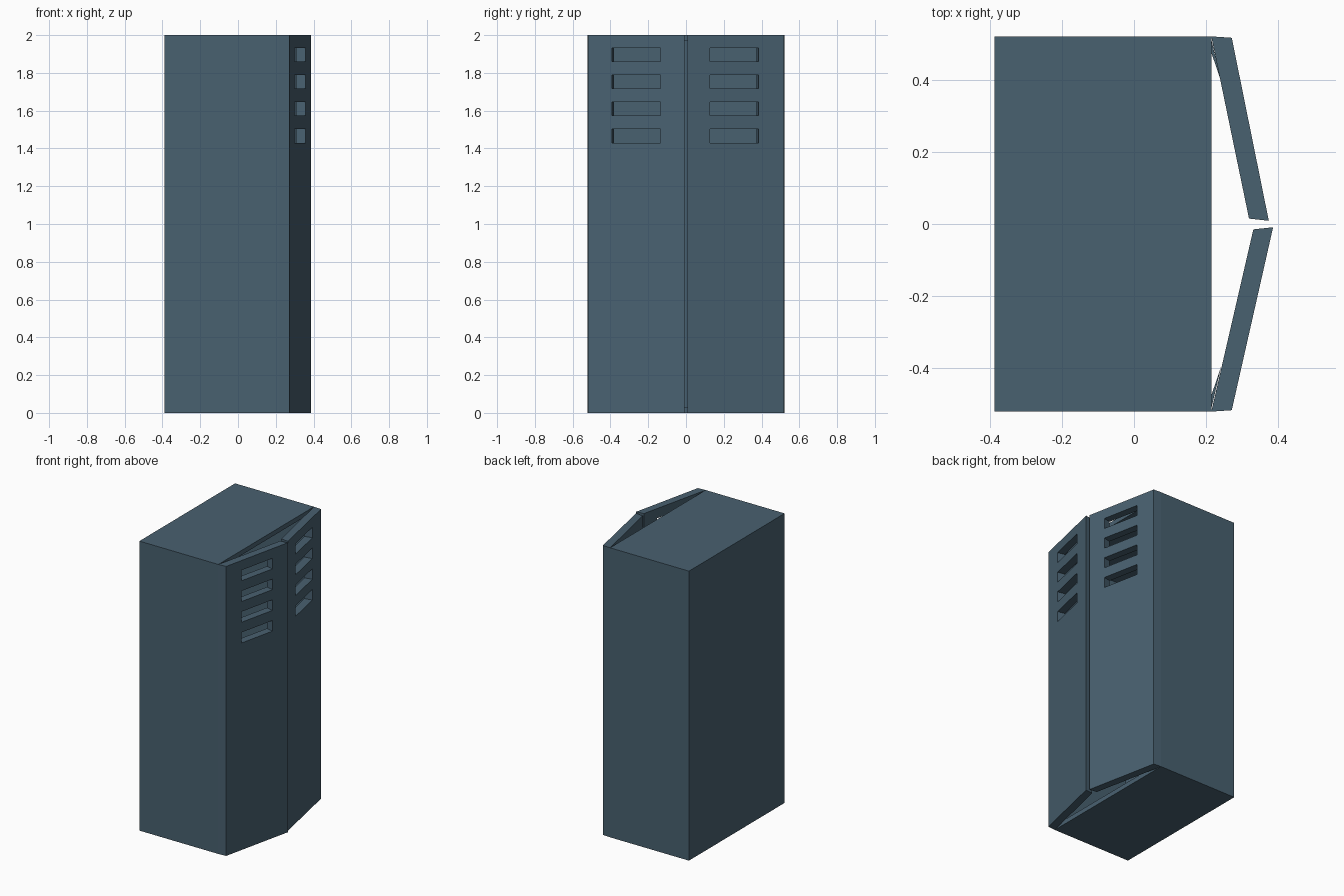
import bpy, bmesh, math
from mathutils import Vector

if "Cube" in bpy.data.objects:
    bpy.data.objects.remove(bpy.data.objects["Cube"])

paint = bpy.data.materials.new("blue_grey_metal")
paint.diffuse_color = (0.066, 0.119, 0.163, 1)
paint.use_nodes = True
paint.node_tree.nodes["Principled BSDF"].inputs["Base Color"].default_value = paint.diffuse_color


def finish(bm, name):
    bmesh.ops.recalc_face_normals(bm, faces=bm.faces)
    me = bpy.data.meshes.new(name)
    bm.to_mesh(me)
    bm.free()
    me.materials.append(paint)
    ob = bpy.data.objects.new(name, me)
    bpy.context.collection.objects.link(ob)
    return ob


def add_prism(bm, pts, z0, z1):
    lo = [bm.verts.new((x, y, z0)) for x, y in pts]
    hi = [bm.verts.new((x, y, z1)) for x, y in pts]
    bm.faces.new(lo)
    bm.faces.new(hi)
    n = len(pts)
    for i in range(n):
        j = (i + 1) % n
        bm.faces.new((lo[i], lo[j], hi[j], hi[i]))


# Cabinet shell, hollow and open towards the doors
bm = bmesh.new()
add_prism(bm, [(-0.388, -0.522), (0.215, -0.522), (0.215, 0.522), (-0.388, 0.522)], 0, 2)
bmesh.ops.recalc_face_normals(bm, faces=bm.faces)
front = [f for f in bm.faces if f.normal.x > 0.9]
bmesh.ops.inset_region(bm, faces=front, thickness=0.045)
bmesh.ops.inset_region(bm, faces=front, thickness=0.0001, depth=-0.555)
finish(bm, "cabinet_shell")


# Doors standing ajar, each with four vent slots
def door(name, side, tip_x):
    hinge = Vector((0.272, side * 0.518))
    tip = Vector((tip_x, side * 0.009))
    bm = bmesh.new()
    add_prism(bm, [hinge, tip, (tip_x - 0.055, side * 0.015), (0.215, side * 0.522)], 0, 2)
    ob = finish(bm, name)

    d = (tip - hinge).normalized()
    n = Vector((d.y, -d.x))
    if n.x < 0:
        n = -n
    y_out, y_in = (0.385, 0.127) if side > 0 else (0.393, 0.135)
    a, b = [hinge + d * ((y - side * hinge.y) / (side * d.y)) for y in (y_out, y_in)]
    bm = bmesh.new()
    for i in range(4):
        z = 1.43 + 0.1433 * i
        add_prism(bm, [a + n * 0.05, b + n * 0.05, b - n * 0.12, a - n * 0.12], z, z + 0.073)
    cutter = finish(bm, name + "_slot_cutter")
    mod = ob.modifiers.new("slots", 'BOOLEAN')
    mod.operation = 'DIFFERENCE'
    mod.solver = 'EXACT'
    mod.object = cutter
    bpy.context.view_layer.objects.active = ob
    bpy.ops.object.modifier_apply(modifier=mod.name)
    bpy.data.objects.remove(cutter)


door("rear_door", 1, 0.375)
door("front_door", -1, 0.387)

# Hinge strips filling the narrow corner between shell and doors
for side, name in ((1, "rear_hinge_strip"), (-1, "front_hinge_strip")):
    bm = bmesh.new()
    add_prism(bm, [(0.214, side * 0.518), (0.214, side * 0.48), (0.243, side * 0.395)], 0.045, 1.955)
    finish(bm, name)
